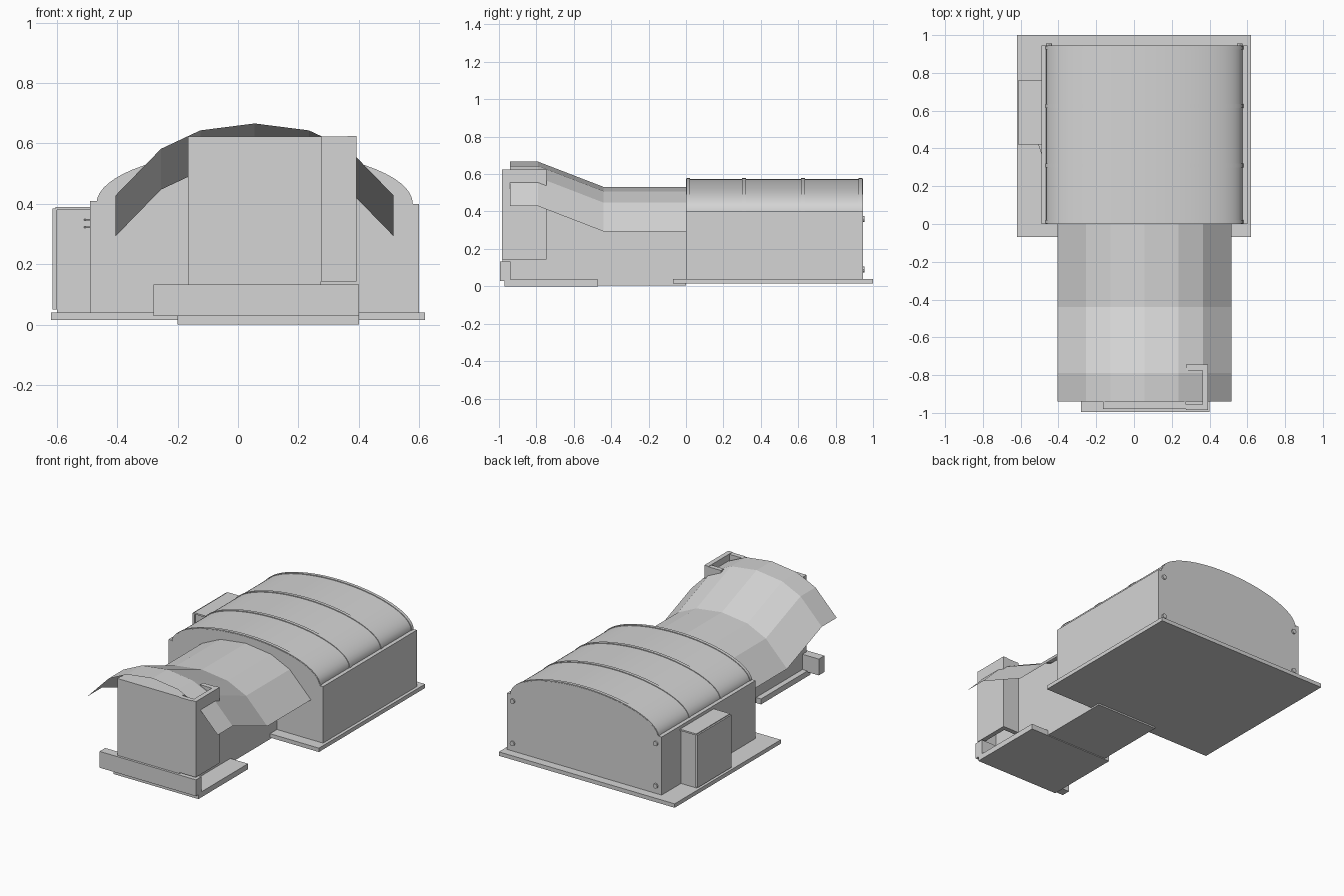
import bpy, bmesh, math

if "Cube" in bpy.data.objects:
    bpy.data.objects.remove(bpy.data.objects["Cube"], do_unlink=True)

grey = bpy.data.materials.new("light grey")
grey.use_nodes = True
grey.diffuse_color = (0.66, 0.66, 0.66, 1)
grey.node_tree.nodes["Principled BSDF"].inputs["Base Color"].default_value = grey.diffuse_color


def finish(name, bm, smooth=False, fix=True):
    if fix:
        bmesh.ops.recalc_face_normals(bm, faces=bm.faces)
    mesh = bpy.data.meshes.new(name)
    bm.to_mesh(mesh)
    bm.free()
    mesh.materials.append(grey)
    ob = bpy.data.objects.new(name, mesh)
    bpy.context.scene.collection.objects.link(ob)
    if smooth:
        bpy.ops.object.select_all(action='DESELECT')
        ob.select_set(True)
        bpy.context.view_layer.objects.active = ob
        bpy.ops.object.shade_smooth_by_angle(angle=math.radians(30))
    return ob


def box(name, x, y, z):
    bm = bmesh.new()
    bmesh.ops.create_cube(bm, size=1)
    for v in bm.verts:
        v.co = [lo + (c + 0.5) * (hi - lo) for c, (lo, hi) in zip(v.co, (x, y, z))]
    return finish(name, bm)


def prism(name, points, offset, smooth=False):
    """Extrude a closed outline of 3D points by an offset."""
    bm = bmesh.new()
    face = bm.faces.new([bm.verts.new(p) for p in points])
    new = bmesh.ops.extrude_face_region(bm, geom=[face])["geom"]
    bmesh.ops.translate(bm, vec=offset, verts=[g for g in new if isinstance(g, bmesh.types.BMVert)])
    return finish(name, bm, smooth)


MID = 0.055      # centre line of the hall and passage
BACK = 0.945     # rear end of the hall
EAVE = 0.40


def arch(y, rx, rz, steps=32):
    return [(MID + rx * math.cos(math.pi * i / steps), y,
             EAVE + rz * math.sin(math.pi * i / steps)) for i in range(steps + 1)]


# Hall: slab, body with arched roof, side walls
box("hall_slab", (-0.62, 0.62), (-0.07, 1.0), (0.015, 0.04))
outline = arch(0, 0.52, 0.173) + [(MID - 0.52, 0, 0.04), (MID + 0.52, 0, 0.04)]
prism("hall_body", outline, (0, BACK, 0), True)
box("left_wall", (0.575, 0.60), (0, BACK), (0.04, EAVE))
box("right_wall", (-0.49, -0.465), (0, BACK), (0.04, EAVE + 0.01))

# Roof ribs
for i, y in enumerate((0.002, 0.30, 0.615, 0.923)):
    band = arch(y, 0.524, 0.178) + arch(y, 0.515, 0.168)[::-1]
    prism(f"roof_rib_{i + 1}", band, (0, 0.02, 0), True)

# Rear corner bolts
for side in (-1, 1):
    for z in (0.09, 0.36):
        bm = bmesh.new()
        bmesh.ops.create_cone(bm, cap_ends=True, segments=12, radius1=0.015, radius2=0.015, depth=0.012)
        for v in bm.verts:
            v.co = (MID + side * 0.505 + v.co.x, BACK + 0.004 + v.co.z, z + v.co.y)
        finish("rear_bolt", bm, True)

# Equipment cabinet on the side
box("cabinet_body", (-0.60, -0.48), (0.43, 0.75), (0.04, 0.38))
box("cabinet_door", (-0.615, -0.60), (0.42, 0.76), (0.05, 0.385))
box("cabinet_lid", (-0.605, -0.49), (0.42, 0.76), (0.38, 0.39))
for z in (0.32, 0.345):
    prism("cabinet_bracket", [(-0.49, 0.37, z), (-0.49, 0.43, z), (-0.51, 0.43, z)], (0, 0, 0.005))

# Passage body with its raised front end
RIGHT, LEFT = -0.165, 0.275
side = [(-0.945, 0.03), (-0.945, 0.62), (-0.79, 0.62), (-0.44, 0.486),
        (0, 0.486), (0, 0.005), (-0.60, 0.005), (-0.60, 0.03)]
prism("passage_body", [(RIGHT, y, z) for y, z in side], (LEFT - RIGHT, 0, 0))
box("passage_front_panel", (RIGHT, LEFT), (-0.98, -0.945), (0.13, 0.622))
box("passage_floor", (-0.20, 0.40), (-0.97, -0.47), (0.0, 0.035))
box("front_bumper", (-0.28, 0.40), (-0.995, -0.938), (0.028, 0.132))

# Open duct beside the passage front
box("duct_front", (LEFT, 0.362), (-0.985, -0.955), (0.142, 0.622))
box("duct_side", (0.362, 0.392), (-0.985, -0.745), (0.142, 0.625))
box("duct_back", (LEFT, 0.362), (-0.775, -0.745), (0.142, 0.622))

# Faceted canopy sheet over the passage
half = [(0.46, 0.293), (0.31, 0.447), (0.18, 0.508)]
profile = [(MID - x, z) for x, z in half] + [(MID, 0.531)] + [(MID + x, z) for x, z in half[::-1]]
stations = [(-0.94, 0.135), (-0.79, 0.135), (-0.44, 0), (0, 0)]
bm = bmesh.new()
rows = [[bm.verts.new((x, y, z + lift)) for x, z in profile] for y, lift in stations]
for a, b in zip(rows, rows[1:]):
    for i in range(len(profile) - 1):
        bm.faces.new((a[i], a[i + 1], b[i + 1], b[i]))
finish("passage_canopy", bm, fix=False)
